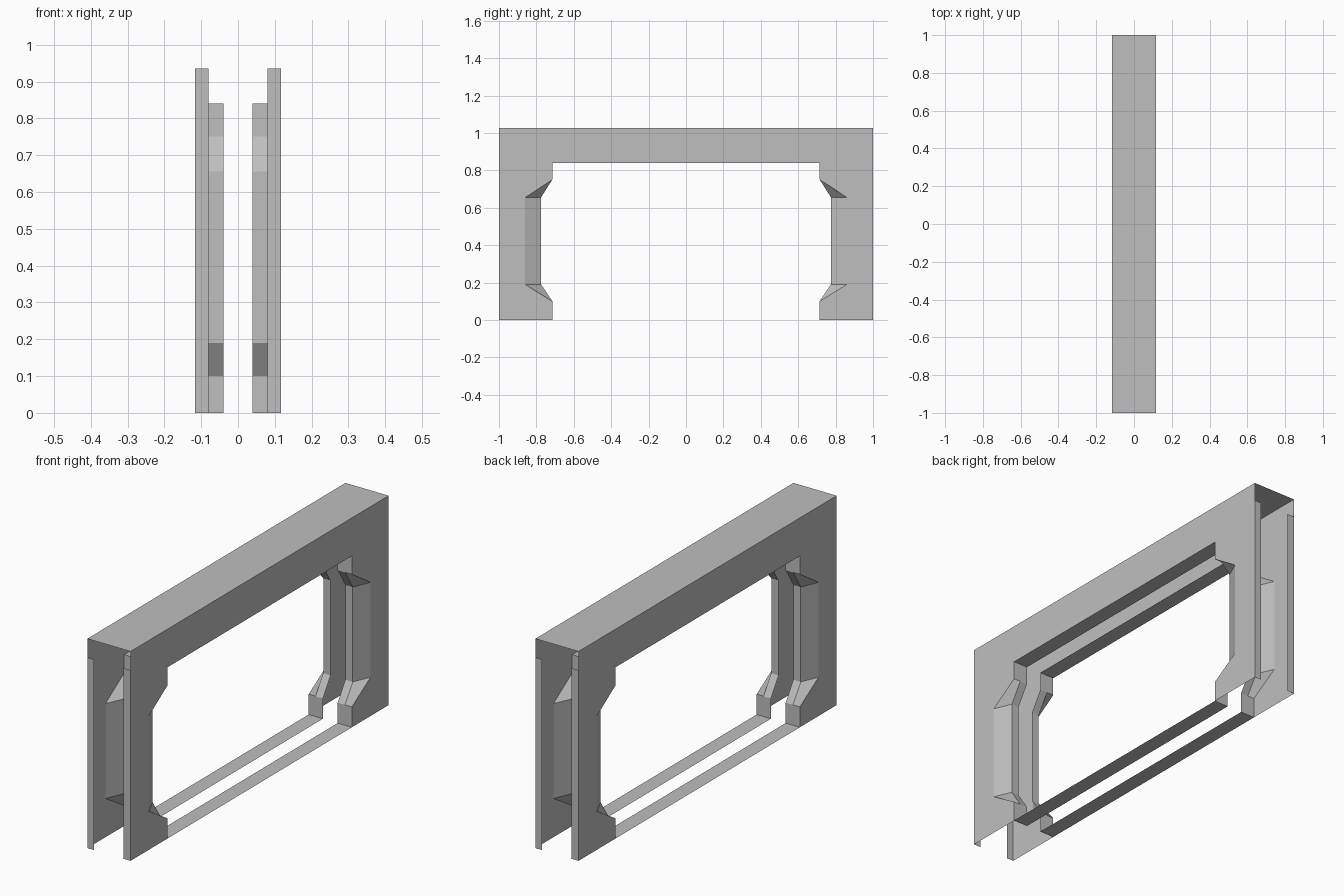
import bpy

cube = bpy.data.objects.get("Cube")
if cube:
    bpy.data.objects.remove(cube, do_unlink=True)

# Main dimensions
HALF_W, MID_W, IN_W = 0.117, 0.08, 0.04
TOP, FLANGE_TOP = 1.027, 0.935
OPEN_Y, OPEN_TOP = 0.715, 0.84

grey = bpy.data.materials.new("light_grey")
grey.use_nodes = True
colour = (0.52, 0.52, 0.52, 1)
grey.diffuse_color = colour
grey.node_tree.nodes["Principled BSDF"].inputs["Base Color"].default_value = colour


def sheet(name, verts, faces, flip=False):
    """Thin sheet part from corner points, flipped where mirrored."""
    if flip:
        faces = [tuple(reversed(f)) for f in faces]
    mesh = bpy.data.meshes.new(name)
    mesh.from_pydata(verts, [], faces)
    mesh.materials.append(grey)
    obj = bpy.data.objects.new(name, mesh)
    bpy.context.collection.objects.link(obj)
    return obj


def opening(notch_y):
    """Outline of the opening in (y, z), from bottom +y over to bottom -y."""
    half = [(OPEN_Y, 0), (OPEN_Y, 0.1), (notch_y, 0.19),
            (notch_y, 0.655), (OPEN_Y, 0.75), (OPEN_Y, OPEN_TOP)]
    return half + [(-y, z) for y, z in reversed(half)]


for side, label in ((1, "left"), (-1, "right")):
    mirrored = side < 0

    # Side panel: an upside-down U around the opening
    outline = [(-1, 0), (-1, TOP), (1, TOP), (1, 0)] + opening(0.86)
    verts = [(side * HALF_W, y, z) for y, z in outline]
    sheet(label + "_panel", verts, [tuple(reversed(range(len(verts))))], mirrored)

    # Reveal: bevelled at the notches, then straight inward, with a sill
    rings = [(HALF_W, 0.86), (MID_W, 0.775), (IN_W, 0.775)]
    verts = [(side * x, y, z) for x, notch in rings for y, z in opening(notch)]
    n = len(verts) // len(rings)
    faces = []
    for r in range(len(rings) - 1):
        for i in range(n):
            j = (i + 1) % n
            faces.append((r * n + i, r * n + j, (r + 1) * n + j, (r + 1) * n + i))
    sheet(label + "_opening_reveal", verts, faces, mirrored)

    # Narrow return flanges at both ends
    for end, where in ((-1, "front"), (1, "back")):
        verts = [(side * x, end, z) for x, z in
                 ((MID_W, 0), (HALF_W, 0), (HALF_W, FLANGE_TOP), (MID_W, FLANGE_TOP))]
        sheet(f"{label}_{where}_flange", verts, [(0, 1, 2, 3)], side * end > 0)

# Top cover joining the two panels
sheet("top_cover", [(-HALF_W, -1, TOP), (HALF_W, -1, TOP),
                    (HALF_W, 1, TOP), (-HALF_W, 1, TOP)], [(0, 1, 2, 3)])
